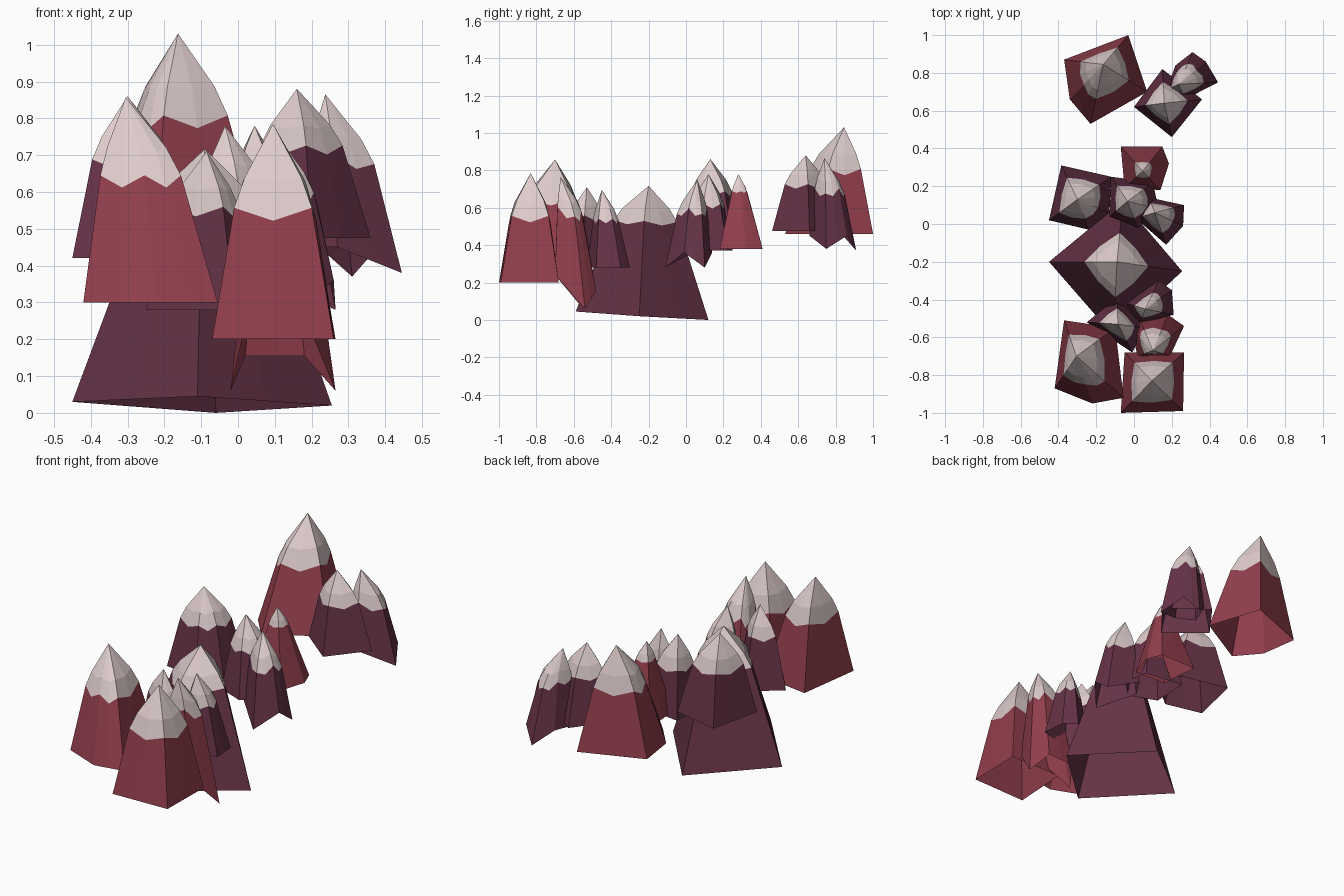
import bpy, bmesh
from mathutils import Vector


def material(name, rgb):
    m = bpy.data.materials.new(name)
    m.diffuse_color = (*rgb, 1)
    return m


SNOW = material("snow", (0.74, 0.61, 0.61))
RED = material("red_rock", (0.29, 0.05, 0.073))
DARK = material("dark_rock", (0.133, 0.033, 0.064))


def mountain(name, rock, peak, base_z, corners, snow_r=0.64, snow_h=0.61, dip=0.06):
    """Faceted open-bottomed peak: polygon foot, zigzag snow line, shoulder and tip."""
    tip = Vector(peak)
    foot = [Vector((*c, base_z)) if len(c) == 2 else Vector(c) for c in corners]
    # Ring levels: corner radius, corner height, edge-middle radius, edge-middle height
    sh = snow_h + (1 - snow_h) * 0.36
    levels = [(1, 0, 1, 0), (snow_r, snow_h, snow_r * 1.1, snow_h - dip),
              (snow_r * 0.73, sh, snow_r * 0.83, sh - 0.02)]
    bm = bmesh.new()
    rings = []
    for rc, hc, rm, hm in levels:
        ring = []
        for i, c in enumerate(foot):
            mid = (c + foot[(i + 1) % len(foot)]) / 2
            for p, r, h in ((c, rc, hc), (mid, rm, hm)):
                q = tip.lerp(p, r)
                q.z = p.z + (tip.z - p.z) * h
                ring.append(bm.verts.new(q))
        rings.append(ring)
    n = len(rings[0])
    top = bm.verts.new(tip)
    for i in range(n):
        j = (i + 1) % n
        bm.faces.new((rings[0][i], rings[0][j], rings[1][j], rings[1][i]))
        cap = bm.faces.new((rings[1][i], rings[1][j], rings[2][j], rings[2][i]))
        point = bm.faces.new((rings[2][i], rings[2][j], top))
        cap.material_index = point.material_index = 1
    mesh = bpy.data.meshes.new(name)
    bm.to_mesh(mesh)
    bm.free()
    mesh.materials.append(rock)
    mesh.materials.append(SNOW)
    bpy.context.collection.objects.link(bpy.data.objects.new(name, mesh))


# Back group
mountain("back_tall_peak", RED, (-0.163, 0.845, 1.03), 0.46,
         [(-0.37, 0.87), (-0.34, 0.66), (-0.23, 0.53), (0.07, 0.70), (-0.03, 1.0)],
         0.58, 0.61)
mountain("back_right_peak", DARK, (0.16, 0.64, 0.88), 0.475,
         [(0.0, 0.62), (0.2, 0.46), (0.36, 0.66), (0.15, 0.82)], 0.62, 0.62)
mountain("back_outer_peak", DARK, (0.237, 0.74, 0.865), 0.45,
         [(0.17, 0.71), (0.27, 0.66), (0.445, 0.75, 0.38), (0.38, 0.86),
          (0.31, 0.91, 0.37), (0.22, 0.84)])

# Middle group
mountain("middle_small_peak", RED, (0.045, 0.28, 0.78), 0.38,
         [(-0.07, 0.41), (-0.05, 0.19), (0.14, 0.18), (0.185, 0.32), (0.15, 0.41)],
         0.34, 0.77, 0.02)
mountain("middle_left_peak", DARK, (-0.30, 0.13, 0.86), 0.42,
         [(-0.385, 0.31), (-0.12, 0.25), (-0.13, 0.06), (-0.24, -0.03), (-0.45, 0.02)][::-1])
mountain("middle_peak", DARK, (-0.035, 0.12, 0.78), 0.37,
         [(-0.12, 0.25), (-0.13, 0.04), (0.02, -0.02), (0.13, 0.08), (0.10, 0.22)])
mountain("middle_right_peak", DARK, (0.11, 0.06, 0.75), 0.36,
         [(0.01, 0.03), (0.17, -0.11, 0.28), (0.26, -0.01),
          (0.265, 0.10, 0.28), (0.08, 0.14)])

# Large lowest peak
mountain("lowest_broad_peak", DARK, (-0.09, -0.2, 0.717), 0.02,
         [(-0.45, -0.2, 0.03), (-0.11, -0.59, 0.045), (0.255, -0.25, 0.02),
          (-0.06, 0.12, 0.0)], 0.48, 0.73, 0.03)

# Front group
mountain("front_left_peak", RED, (-0.305, -0.70, 0.857), 0.30,
         [(-0.37, -0.51), (-0.42, -0.87), (-0.22, -0.95), (-0.055, -0.92),
          (-0.10, -0.55)], 0.6, 0.62)
mountain("front_inner_peak", DARK, (-0.085, -0.53, 0.71), 0.28,
         [(-0.25, -0.52), (-0.01, -0.68), (0.06, -0.55), (-0.09, -0.39)], 0.6, 0.65)
mountain("front_back_peak", DARK, (0.06, -0.45, 0.695), 0.28,
         [(-0.04, -0.42), (0.03, -0.53), (0.21, -0.48), (0.20, -0.35), (0.13, -0.30)],
         0.58, 0.63)
mountain("front_hidden_peak", RED, (0.1, -0.67, 0.765), 0.24,
         [(0.02, -0.70), (0.19, -0.70), (0.265, -0.54, 0.06), (0.18, -0.48, 0.155),
          (0.02, -0.48, 0.155), (-0.02, -0.55, 0.06)], 0.58, 0.7)
mountain("front_right_peak", RED, (0.095, -0.83, 0.785), 0.2,
         [(-0.07, -1.0), (0.26, -0.99), (0.265, -0.68), (-0.05, -0.68)], 0.64, 0.61)
